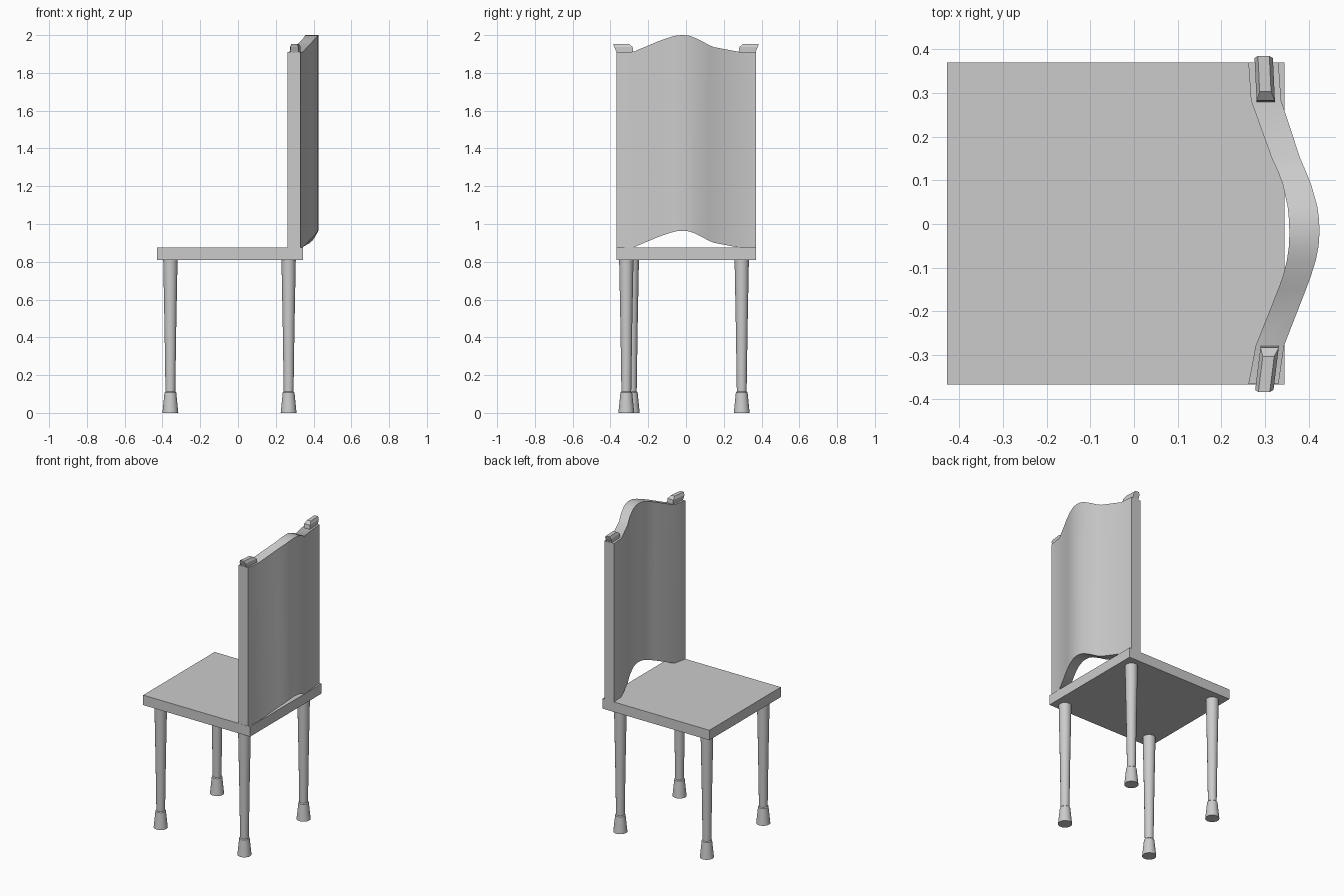
import bpy, bmesh, math
from mathutils import Vector

if "Cube" in bpy.data.objects:
    bpy.data.objects.remove(bpy.data.objects["Cube"])


def make_object(name, verts, faces, smooth=False):
    mesh = bpy.data.meshes.new(name)
    mesh.from_pydata(verts, [], faces)
    bm = bmesh.new()
    bm.from_mesh(mesh)
    bmesh.ops.recalc_face_normals(bm, faces=bm.faces)
    bm.to_mesh(mesh)
    bm.free()
    obj = bpy.data.objects.new(name, mesh)
    bpy.context.collection.objects.link(obj)
    if smooth:
        bpy.ops.object.select_all(action='DESELECT')
        obj.select_set(True)
        bpy.context.view_layer.objects.active = obj
        bpy.ops.object.shade_smooth_by_angle(angle=math.radians(30))
    return obj


def loft(name, rings, smooth=False):
    """Skin a list of equal-length closed rings and cap both ends."""
    n = len(rings[0])
    verts = [v for ring in rings for v in ring]
    faces = [(r * n + i, r * n + (i + 1) % n, (r + 1) * n + (i + 1) % n, (r + 1) * n + i)
             for r in range(len(rings) - 1) for i in range(n)]
    faces += [tuple(range(n)), tuple(range(len(verts) - n, len(verts)))]
    return make_object(name, verts, faces, smooth)


# Seat slab
def rect(x0, x1, y0, y1, z):
    return [(x0, y0, z), (x1, y0, z), (x1, y1, z), (x0, y1, z)]


loft("seat", [rect(-0.428, 0.345, -0.368, 0.37, z) for z in (0.81, 0.875)])

# Turned legs with flared feet
LEG = [(0.042, 0.0), (0.031, 0.108), (0.026, 0.113), (0.031, 0.45), (0.038, 0.815)]
SIDES = 24
for name, cx, cy in (("leg_left_near", -0.358, -0.287), ("leg_left_far", -0.358, 0.295),
                     ("leg_right_near", 0.268, -0.316), ("leg_right_far", 0.268, 0.295)):
    loft(name, [[(cx + r * math.cos(math.tau * i / SIDES),
                  cy + r * math.sin(math.tau * i / SIDES), z) for i in range(SIDES)]
                for r, z in LEG], True)

# Bowed backrest: y, inner x, outer x, top z; the arched strip has constant height
HEIGHT = 1.036
BACK = [(0.37, 0.262, 0.331, 1.911), (0.283, 0.268, 0.337, 1.911),
        (0.15, 0.316, 0.381, 1.936), (0.12, 0.330, 0.394, 1.948),
        (0.09, 0.341, 0.406, 1.965), (0.04, 0.352, 0.420, 1.989),
        (0.01, 0.355, 0.424, 1.998), (-0.02, 0.356, 0.425, 2.0),
        (-0.05, 0.355, 0.423, 1.998), (-0.085, 0.350, 0.416, 1.989),
        (-0.12, 0.341, 0.405, 1.977), (-0.15, 0.330, 0.394, 1.966),
        (-0.278, 0.279, 0.344, 1.912), (-0.367, 0.262, 0.331, 1.911)]
loft("backrest", [[(xi, y, z - HEIGHT), (xo, y, z - HEIGHT), (xo, y, z), (xi, y, z)]
                  for y, xi, xo, z in BACK], True)

# Bevelled caps on the two top corners, leaning outwards
# half width, inner end, outer end (distances from the chair middle), height
CAP = [(0.021, 0.278, 0.366, 1.905), (0.021, 0.283, 0.380, 1.938),
       (0.013, 0.303, 0.385, 1.954)]
for name, side, x_inner, x_outer in (("cap_near", -1, 0.311, 0.298),
                                     ("cap_far", 1, 0.302, 0.297)):
    def centre(d):
        return x_inner + (x_outer - x_inner) * (d - 0.28) / 0.105
    loft(name, [[(centre(a) - w, side * a, z), (centre(a) + w, side * a, z),
                 (centre(b) + w, side * b, z), (centre(b) - w, side * b, z)]
                for w, a, b, z in CAP])
